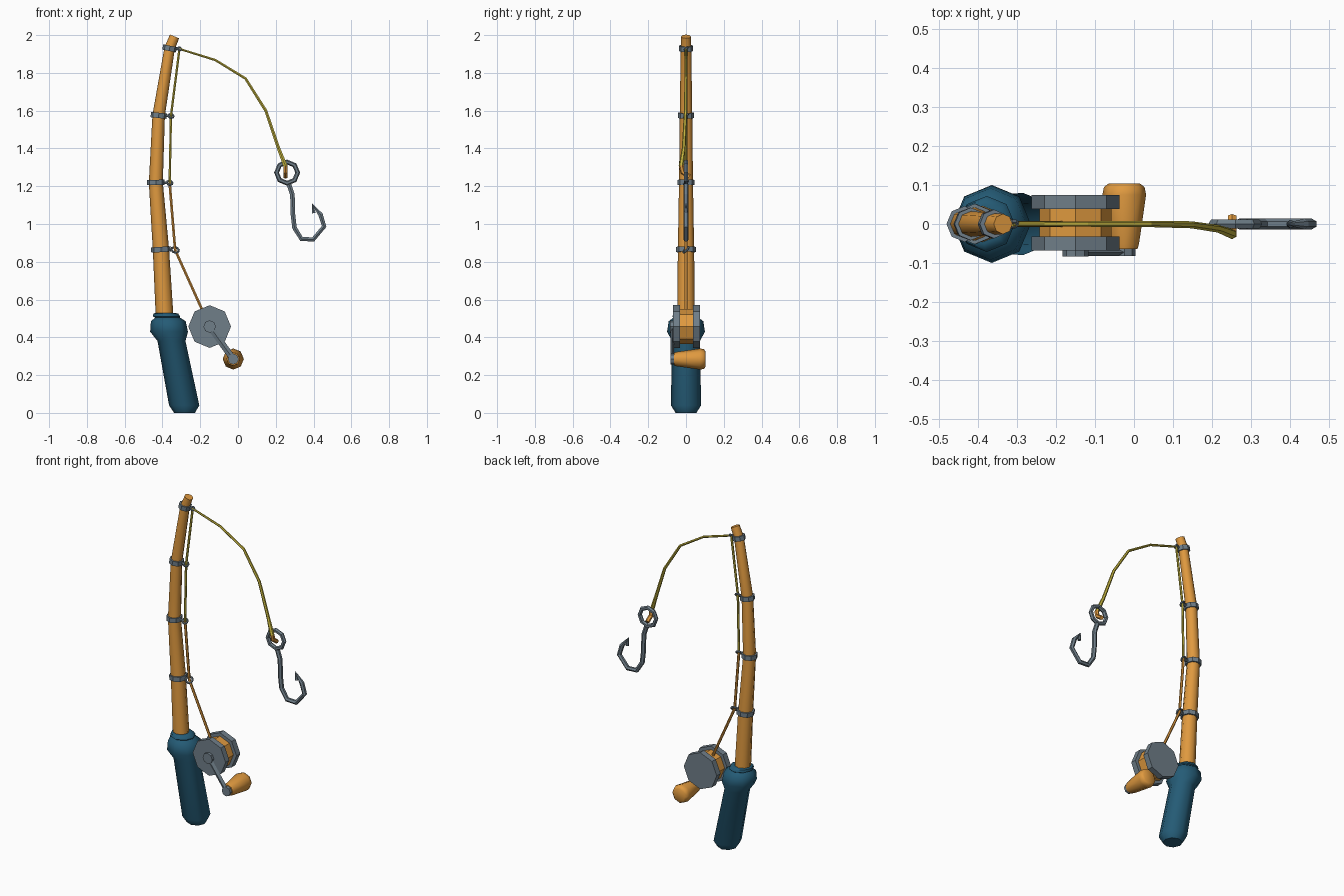
import bpy
import bmesh
import math
from mathutils import Vector

cube = bpy.data.objects.get("Cube")
if cube:
    bpy.data.objects.remove(cube, do_unlink=True)


def material(name, rgb):
    m = bpy.data.materials.new(name)
    m.use_nodes = True
    m.diffuse_color = (*rgb, 1)
    m.node_tree.nodes["Principled BSDF"].inputs["Base Color"].default_value = (*rgb, 1)
    return m


ORANGE = material("warm orange", (0.74, 0.32, 0.05))
BLUE = material("deep teal blue", (0.018, 0.105, 0.18))
GREY = material("steel grey", (0.16, 0.21, 0.25))
YELLOW = material("line yellow", (0.56, 0.46, 0.05))

Y = Vector((0, 1, 0))
Z = Vector((0, 0, 1))


def tube(name, points, radii, mat, sides=8, normal=None, smooth=False):
    """Loft rings along a path; normal fixes the facing of every ring."""
    pts = [Vector(p) for p in points]
    if not isinstance(radii, (list, tuple)):
        radii = [radii] * len(pts)
    bm = bmesh.new()
    rings = []
    last = len(pts) - 1
    for i, (p, r) in enumerate(zip(pts, radii)):
        t = normal
        if t is None:
            t = Vector()
            if i > 0:
                t += (p - pts[i - 1]).normalized()
            if i < last:
                t += (pts[i + 1] - p).normalized()
        t = t.normalized()
        ref = Vector((1, 0, 0)) if abs(t.y) > 0.9 else Y
        u = (ref - t * ref.dot(t)).normalized()
        v = t.cross(u)
        ring = []
        for k in range(sides):
            a = math.tau * k / sides
            ring.append(bm.verts.new(p + r * (math.cos(a) * u + math.sin(a) * v)))
        rings.append(ring)
    for a, b in zip(rings, rings[1:]):
        for k in range(sides):
            n = (k + 1) % sides
            bm.faces.new((a[k], a[n], b[n], b[k]))
    bm.faces.new(rings[0][::-1])
    bm.faces.new(rings[-1])
    bmesh.ops.recalc_face_normals(bm, faces=bm.faces[:])
    mesh = bpy.data.meshes.new(name)
    bm.to_mesh(mesh)
    bm.free()
    mesh.materials.append(mat)
    ob = bpy.data.objects.new(name, mesh)
    bpy.context.collection.objects.link(ob)
    if smooth:
        bpy.ops.object.select_all(action="DESELECT")
        ob.select_set(True)
        bpy.context.view_layer.objects.active = ob
        bpy.ops.object.shade_smooth_by_angle(angle=math.radians(50))
    return ob


def drum(name, x, z, profile, mat, smooth=False):
    """Solid of revolution about a front-to-back axis; profile is (y, radius)."""
    return tube(name, [(x, y, z) for y, r in profile],
                [r for y, r in profile], mat, normal=Y, smooth=smooth)


def ring(name, centre, major, minor, axis, mat):
    bpy.ops.mesh.primitive_torus_add(
        location=centre, major_radius=major, minor_radius=minor,
        major_segments=8, minor_segments=6,
        rotation=Vector(axis).to_track_quat("Z", "Y").to_euler())
    ob = bpy.context.object
    ob.name = name
    ob.data.materials.append(mat)
    return ob


# Handle with collar, leaning back to meet the rod
grip = [(-0.283, 0, 0.055), (-0.285, 0.04, 0.08), (-0.352, 0.38, 0.074),
        (-0.365, 0.43, 0.1), (-0.369, 0.485, 0.092), (-0.373, 0.505, 0.065),
        (-0.378, 0.51, 0.072), (-0.382, 0.525, 0.066), (-0.384, 0.53, 0.05)]
tube("handle", [(x, 0, z) for x, z, r in grip], [r for x, z, r in grip],
     BLUE, normal=Z, smooth=True)

# Bent tapering rod
rod = [(-0.388, 0.5, 0.047), (-0.408, 0.865, 0.043), (-0.435, 1.22, 0.037),
       (-0.42, 1.575, 0.033), (-0.362, 1.93, 0.028), (-0.336, 1.993, 0.026)]
tube("rod", [(x, 0, z) for x, z, r in rod], [r for x, z, r in rod],
     ORANGE, smooth=True)

# Line guides: band, stem and eye at each joint of the rod
eyes = [(-0.333, 0.863, 0.02), (-0.362, 1.218, 0.015),
        (-0.355, 1.572, 0.014), (-0.31, 1.927, 0.01)]
for i, (ex, ez, er) in enumerate(eyes):
    x, z, r = rod[i + 1]
    lean = Vector((rod[i + 2][0] - rod[i][0], 0, rod[i + 2][1] - rod[i][1])).normalized()
    mid = Vector((x, 0, z))
    tube(f"guide_band_{i + 1}", [mid - lean * 0.014, mid + lean * 0.014],
         r + 0.009, GREY)
    tube(f"guide_stem_{i + 1}", [(x + r * 0.7, 0, z), (ex - er, 0, ez)],
         0.008, GREY, sides=6)
    ring(f"guide_eye_{i + 1}", (ex, 0, ez), er, 0.006, (0.2, -0.7, 0.65), GREY)

# Reel: spool between two plates
RX, RZ = -0.15, 0.457
drum("reel_spool", RX, RZ, [(-0.04, 0.092), (0.045, 0.092)], ORANGE)
drum("reel_front_plate", RX, RZ, [(-0.068, 0.113), (-0.032, 0.113)], GREY)
drum("reel_back_plate", RX, RZ, [(0.038, 0.113), (0.075, 0.113)], GREY)

# Crank arm with round ends, and its tapered knob
KX, KZ = -0.025, 0.285
drum("crank_hub", RX, RZ, [(-0.084, 0.033), (-0.06, 0.033)], GREY)
drum("crank_end", KX, KZ, [(-0.082, 0.029), (-0.06, 0.029)], GREY)
arm = tube("crank_arm", [(RX, 0, RZ), (KX, 0, KZ)], 0.017, GREY, sides=4)
arm.scale.y = 0.5
arm.location.y = -0.073
drum("crank_knob", KX, KZ, [(-0.064, 0.034), (-0.05, 0.038), (0.075, 0.056),
                            (0.095, 0.052), (0.104, 0.04)], ORANGE, smooth=True)

# Fishing line: lower run, upper run, hanging run and knot
path = [(x, 0, z) for x, z, r in eyes]
tube("line_lower", [(-0.185, 0, 0.535)] + path[:2], 0.008, ORANGE, sides=6)
tube("line_upper", path[1:], 0.007, YELLOW, sides=6)
hang = [(-0.31, 0, 1.927), (-0.12, 0, 1.868), (0.04, 0, 1.77), (0.147, -0.002, 1.6),
        (0.215, -0.012, 1.4), (0.252, -0.026, 1.305)]
tube("line_hanging", hang, [0.006, 0.007, 0.008, 0.009, 0.01, 0.013], YELLOW, sides=6)
tube("line_knot", [(0.252, -0.026, 1.31), (0.252, -0.018, 1.275), (0.252, 0.018, 1.25)],
     0.013, ORANGE, sides=6)

# Hook: eye, bent shank and barb
ring("hook_eye", (0.26, 0, 1.272), 0.056, 0.013, (0, -1, 0), GREY)
shank = [(0.27, 1.21), (0.288, 1.156), (0.291, 1.05), (0.299, 0.98), (0.336, 0.921),
         (0.398, 0.918), (0.456, 0.987), (0.437, 1.05), (0.392, 1.107)]
tube("hook_shank", [(x, 0, z) for x, z in shank], [0.014] * 8 + [0.002], GREY, sides=6)
tube("hook_barb", [(0.394, 0, 1.1), (0.402, 0, 1.058)], [0.003, 0.011], GREY, sides=6)
